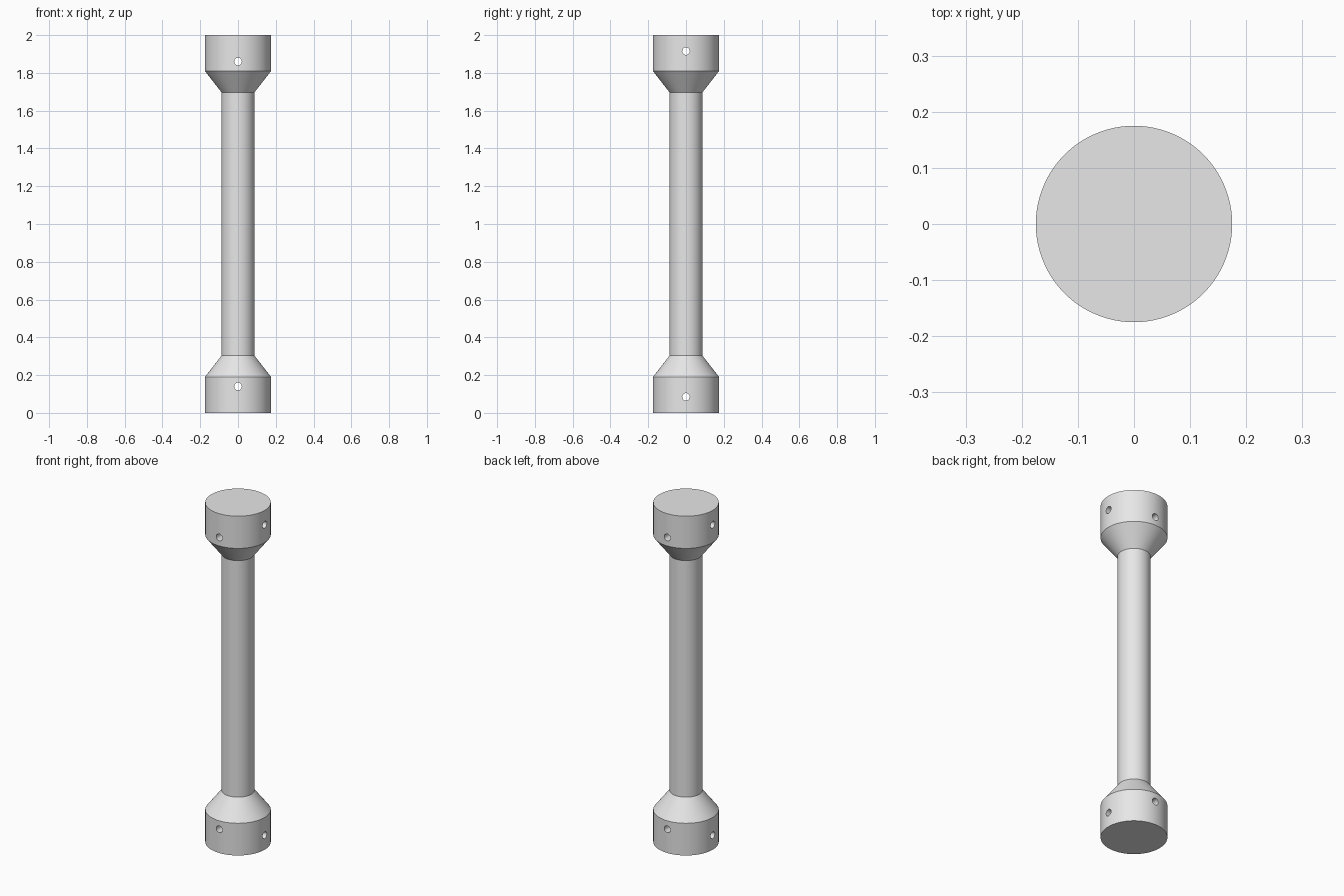
import bpy, bmesh, math
from mathutils import Matrix

if "Cube" in bpy.data.objects:
    bpy.data.objects.remove(bpy.data.objects["Cube"])

SEG = 96
grey = bpy.data.materials.new("light grey")
grey.diffuse_color = (0.8, 0.8, 0.8, 1)
grey.use_nodes = True
grey.node_tree.nodes["Principled BSDF"].inputs["Base Color"].default_value = grey.diffuse_color


def make_object(name, bm):
    bmesh.ops.recalc_face_normals(bm, faces=bm.faces)
    mesh = bpy.data.meshes.new(name)
    bm.to_mesh(mesh)
    bm.free()
    mesh.materials.append(grey)
    obj = bpy.data.objects.new(name, mesh)
    bpy.context.collection.objects.link(obj)
    return obj


# Turned body: wide ends, tapered collars and a slim shaft
half = [(0.175, 0.0), (0.175, 0.19), (0.0873, 0.303)]
profile = half + [(r, 2 - z) for r, z in reversed(half)]
bm = bmesh.new()
rings = [[bm.verts.new((r * math.cos(2 * math.pi * i / SEG),
                        r * math.sin(2 * math.pi * i / SEG), z))
          for i in range(SEG)] for r, z in profile]
for a, b in zip(rings, rings[1:]):
    for i in range(SEG):
        j = (i + 1) % SEG
        bm.faces.new((a[i], a[j], b[j], b[i]))
bm.faces.new(rings[0])
bm.faces.new(rings[-1])
rod = make_object("connecting_rod", bm)

# Cross-drilled holes in both ends: one along y, one along x
bm = bmesh.new()
for z, axis in ((0.14, 'X'), (0.085, 'Y'), (1.86, 'X'), (1.915, 'Y')):
    place = Matrix.Translation((0, 0, z)) @ Matrix.Rotation(math.pi / 2, 4, axis)
    bmesh.ops.create_cone(bm, cap_ends=True, segments=32, radius1=0.02,
                          radius2=0.02, depth=0.6, matrix=place)
drills = make_object("hole_cutters", bm)
drills.hide_render = True

cut = rod.modifiers.new("holes", 'BOOLEAN')
cut.operation = 'DIFFERENCE'
cut.solver = 'EXACT'
cut.object = drills
bpy.context.view_layer.objects.active = rod
rod.select_set(True)
bpy.ops.object.modifier_apply(modifier=cut.name)
bpy.data.objects.remove(drills, do_unlink=True)

# Smooth round sides, crisp rims
bpy.ops.object.shade_smooth_by_angle(angle=math.radians(25))
